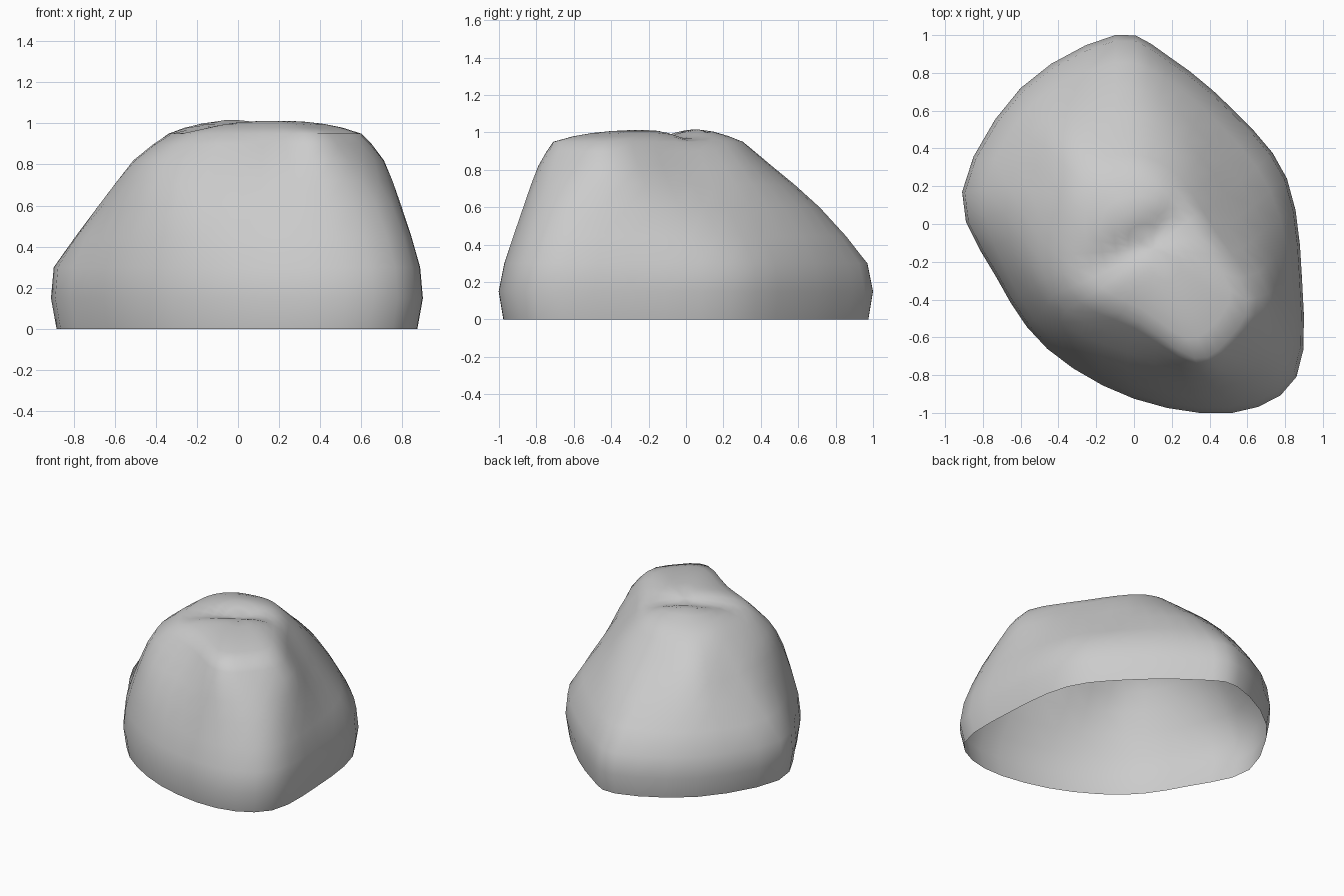
import bpy, bmesh, math
from mathutils import Vector

if "Cube" in bpy.data.objects:
    bpy.data.objects.remove(bpy.data.objects["Cube"])

# Outline of the boulder at its widest level, counter-clockwise from the front
base = [(.52, -1.0), (.86, -.81), (.89, -.3), (.81, .24), (.53, .6), (.18, .89),
        (-.1, 1.0), (-.6, .72), (-.91, .17), (-.73, -.28), (-.46, -.66), (0, -.925)]
# Narrower cross-sections higher up
mid = [(.43, -.87), (.75, -.7), (.78, -.31), (.63, .1), (.4, .43), (.14, .66),
       (-.1, .71), (-.46, .57), (-.67, .2), (-.62, -.22), (-.4, -.58), (-.04, -.76)]
high = [(.36, -.79), (.61, -.64), (.71, -.37), (.49, -.01), (.31, .29), (.1, .43),
        (-.1, .46), (-.35, .41), (-.48, .17), (-.5, -.18), (-.36, -.46), (-.01, -.61)]
brow = [(.32, -.71), (.49, -.62), (.6, -.4), (.39, -.05), (.21, .2), (.08, .29),
        (-.06, .3), (-.23, .25), (-.33, .1), (-.32, -.16), (-.23, -.38), (.03, -.52)]


def catmull(a, b, c, d, t):
    return 0.5 * (2 * b + (c - a) * t + (2 * a - 5 * b + 4 * c - d) * t * t
                  + (3 * b - a - 3 * c + d) * t ** 3)


def ring(points, z, sx=1.0, sy=1.0, sub=3):
    """Smooth closed loop through the outline points."""
    p = [Vector((x * sx, y * sy, z)) for x, y in points]
    n = len(p)
    return [catmull(p[i - 1], p[i], p[(i + 1) % n], p[(i + 2) % n], k / sub)
            for i in range(n) for k in range(sub)]


def blob(x, y, cx, cy, r):
    return math.exp(-((x - cx) ** 2 + (y - cy) ** 2) / r ** 2)


def crown_height(x, y, s):
    """Two rounded summits split by a shallow diagonal crease."""
    crease = (y + .1) * .86 - (x - .02) * .5
    lift = .064 * (1 - s ** 3)
    dip = .05 * math.exp(-(crease / .09) ** 2) * (1 - s) ** .4
    return .95 + lift - dip + .016 * blob(x, y, -.04, .09, .14) * (1 - s) ** .5


# Side levels
levels = [ring(base, 0, .97, .975), ring(base, .15), ring(base, .3, .985, .97),
          ring(mid, .6), ring(high, .82), ring(brow, .95)]
rings = [levels[0], levels[1], levels[2]]
for i in range(2, 5):
    a, b, c = levels[i - 1], levels[i], levels[i + 1]
    d = levels[min(i + 2, 5)]
    rings.append([catmull(*q, .5) for q in zip(a, b, c, d)])
    rings.append(c)

# Crown rings closing toward the middle
centre = Vector((.1, -.13, 0))
for s in (.82, .64, .46, .3, .15):
    loop = []
    for v in levels[5]:
        x, y = centre.x + (v.x - centre.x) * s, centre.y + (v.y - centre.y) * s
        loop.append(Vector((x, y, crown_height(x, y, s))))
    rings.append(loop)

# Shallow hollow worn into the left flank
for r in rings[3:8]:
    for v in r:
        v += Vector((.015, -.005, -.02)) * blob(v.x, v.y, -.58, .3, .13)

# Skin the rings; the underside stays open
bm = bmesh.new()
rows = [[bm.verts.new(v) for v in r] for r in rings]
n = len(rows[0])
for lo, hi in zip(rows, rows[1:]):
    for i in range(n):
        j = (i + 1) % n
        bm.faces.new((lo[i], lo[j], hi[j], hi[i]))
tip = bm.verts.new((centre.x, centre.y, crown_height(centre.x, centre.y, 0)))
for i in range(n):
    bm.faces.new((rows[-1][i], rows[-1][(i + 1) % n], tip))
for f in bm.faces:
    f.smooth = True

mesh = bpy.data.meshes.new("boulder")
bm.to_mesh(mesh)
bm.free()
boulder = bpy.data.objects.new("boulder", mesh)
bpy.context.collection.objects.link(boulder)
